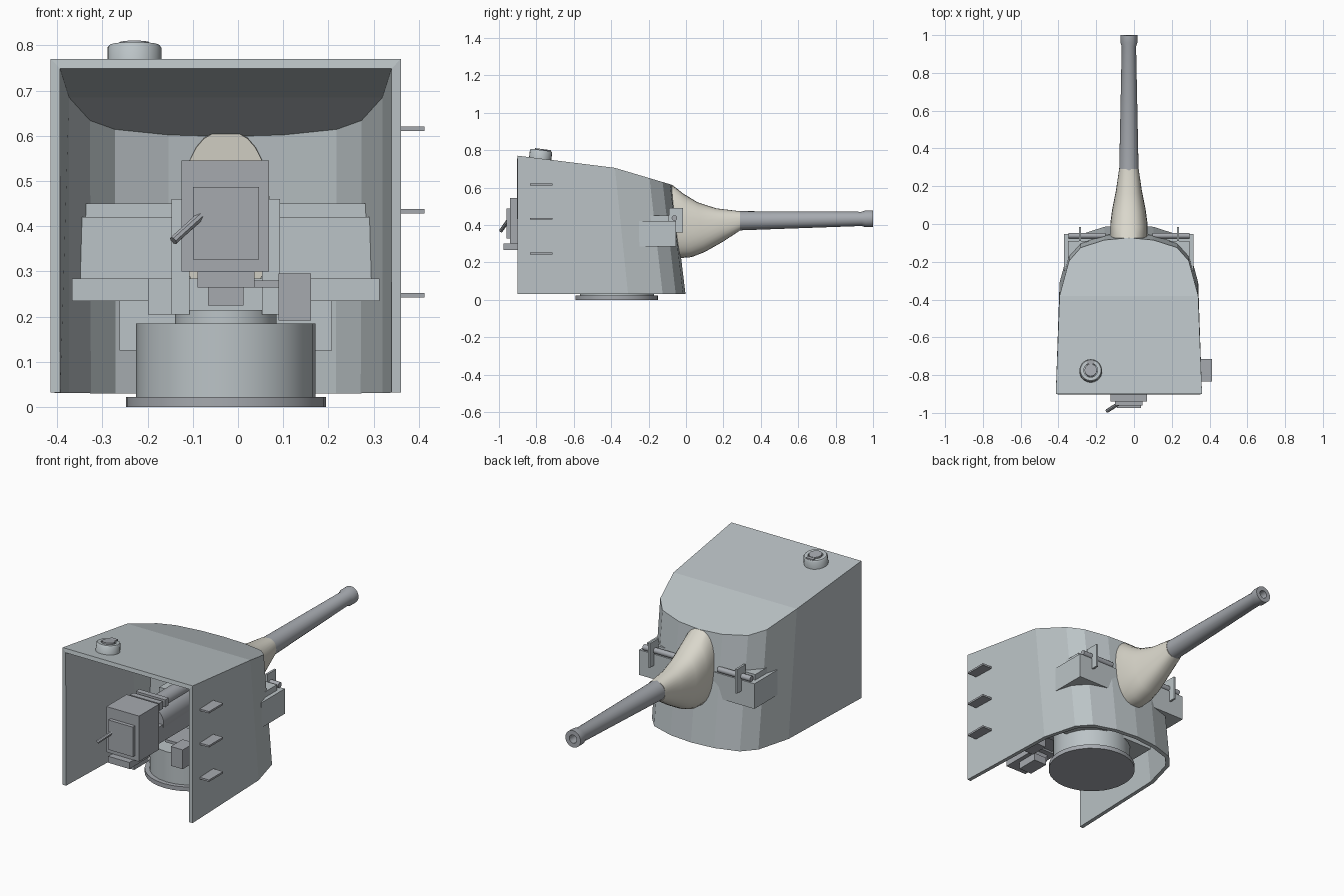
import bpy, bmesh, math
from mathutils import Vector

if "Cube" in bpy.data.objects:
    bpy.data.objects.remove(bpy.data.objects["Cube"])

CX = -0.027  # centre line of the mount


def material(name, rgb):
    m = bpy.data.materials.new(name)
    m.diffuse_color = (*rgb, 1)
    m.use_nodes = True
    m.node_tree.nodes["Principled BSDF"].inputs["Base Color"].default_value = m.diffuse_color
    return m


HULL = material("hull_grey", (0.50, 0.55, 0.57))
STEEL = material("gun_steel", (0.38, 0.40, 0.43))
CANVAS = material("canvas", (0.70, 0.68, 0.60))


def make(name, bm, mat, smooth=False):
    bmesh.ops.recalc_face_normals(bm, faces=bm.faces)
    me = bpy.data.meshes.new(name)
    bm.to_mesh(me)
    bm.free()
    ob = bpy.data.objects.new(name, me)
    bpy.context.collection.objects.link(ob)
    me.materials.append(mat)
    if smooth:
        bpy.ops.object.select_all(action='DESELECT')
        ob.select_set(True)
        bpy.context.view_layer.objects.active = ob
        bpy.ops.object.shade_smooth_by_angle(angle=math.radians(40))
    return ob


def box(name, x, y, z, mat=HULL):
    bm = bmesh.new()
    bmesh.ops.create_cube(bm, size=1)
    for v in bm.verts:
        v.co = Vector([(r[0] + r[1]) / 2 + c * (r[1] - r[0]) for r, c in zip((x, y, z), v.co)])
    return make(name, bm, mat)


def loft(name, rings, mat, smooth=True):
    bm = bmesh.new()
    rows = [[bm.verts.new(p) for p in ring] for ring in rings]
    n = len(rows[0])
    for a, b in zip(rows, rows[1:]):
        for i in range(n):
            bm.faces.new((a[i], a[(i + 1) % n], b[(i + 1) % n], b[i]))
    bm.faces.new(rows[0])
    bm.faces.new(rows[-1])
    return make(name, bm, mat, smooth)


def revolve(name, start, axis, profile, mat, n=24, smooth=True):
    # profile: (distance along axis, radius)
    q = Vector(axis).to_track_quat('Z', 'Y')
    rings = [[Vector(start) + q @ Vector((r * math.cos(2 * math.pi * i / n),
                                          r * math.sin(2 * math.pi * i / n), d))
              for i in range(n)] for d, r in profile]
    return loft(name, rings, mat, smooth)


# Open-backed shield: half outline of roof edge as (half width, y)
half = [(0.387, -0.9), (0.367, -0.38), (0.317, -0.195), (0.255, -0.125), (0.13, -0.085), (0, -0.073)]
outline = [(-w, y) for w, y in half] + [(w, y) for w, y in half[-2::-1]]


def roof_z(y):
    return 0.705 + (-0.38 - y) * (0.125 if y < -0.38 else 0.297)


bm = bmesh.new()
top = [bm.verts.new((CX + x, y, roof_z(y))) for x, y in outline]
low = [bm.verts.new((CX + x, y if y == -0.9 else y + 0.07, 0.032)) for x, y in outline]
for i in range(len(top) - 1):
    bm.faces.new((low[i], low[i + 1], top[i + 1], top[i]))
bm.faces.new((top[0], top[1], top[-2], top[-1]))
bm.faces.new(top[1:-1])
shield = make("shield", bm, HULL)
# make sure normals face outwards, then thicken inwards
if shield.data.polygons[0].normal.x > 0:
    shield.data.flip_normals()
s = shield.modifiers.new("plate", 'SOLIDIFY')
s.thickness = 0.021
s.offset = -1
s.use_even_offset = True

# Base ring, pedestal and turntable
UP = (0, 0, 1)
revolve("base_ring", (CX, -0.37, 0), UP, [(0, 0.221), (0.023, 0.221)], STEEL, 32)
revolve("pedestal", (CX, -0.37, 0.023), UP, [(0, 0.198), (0.162, 0.198)], HULL, 24)
revolve("turntable", (CX, -0.37, 0.185), UP, [(0, 0.112), (0.03, 0.112)], HULL, 24)
box("carriage_base", (CX - 0.235, CX + 0.235), (-0.34, -0.18), (0.125, 0.25))
box("carriage_deck", (CX - 0.172, CX + 0.172), (-0.42, -0.3), (0.205, 0.285))
for sx in (-1, 1):
    box("trunnion_cheek", sorted((CX + sx * 0.08, CX + sx * 0.12)), (-0.46, -0.28), (0.205, 0.46))

# Gun barrel with bored muzzle
axis = Vector((0, 1, 0.0155)).normalized()
revolve("barrel", (CX, -0.7, 0.407), axis,
        [(0, 0.075), (0.55, 0.07), (0.95, 0.053), (1.0, 0.051), (1.64, 0.038), (1.66, 0.045),
         (1.7, 0.045), (1.7, 0.022), (1.6, 0.022)], STEEL)
box("cradle", (CX - 0.07, CX + 0.07), (-0.8, -0.15), (0.31, 0.40), STEEL)
revolve("recoil_cylinder", (CX, -0.78, 0.48), (0, 1, 0), [(0, 0.04), (0.62, 0.04)], STEEL, 12)

# Breech block, door, handle and under boxes
box("breech_block", (-0.125, 0.069), (-0.94, -0.77), (0.30, 0.545), STEEL)
box("breech_door", (-0.10, 0.046), (-0.96, -0.93), (0.327, 0.487), STEEL)
box("breech_upper_box", (-0.09, 0.036), (-0.975, -0.80), (0.265, 0.30), STEEL)
box("breech_lower_box", (-0.066, 0.012), (-0.90, -0.78), (0.225, 0.266), STEEL)
for y in (-0.74, -0.69):
    box("breech_rail", (-0.115, 0.06), (y - 0.015, y + 0.015), (0.50, 0.54), STEEL)
a, b = Vector((-0.08, -0.95, 0.425)), Vector((-0.143, -0.99, 0.368))
revolve("breech_handle", a, b - a, [(0, 0.01), ((b - a).length, 0.01)], STEEL, 8)
box("control_box", (0.09, 0.161), (-0.70, -0.60), (0.192, 0.296), STEEL)
box("control_arm", (0.0, 0.12), (-0.62, -0.45), (0.265, 0.28), STEEL)

# Canvas gun boot: bottom y,z / top y,z / half width
sections = [(-0.07, 0.225, -0.11, 0.61, 0.098), (-0.03, 0.223, -0.075, 0.615, 0.098),
            (0.03, 0.228, -0.015, 0.568, 0.098), (0.10, 0.255, 0.06, 0.522, 0.088),
            (0.20, 0.312, 0.16, 0.489, 0.068), (0.29, 0.371, 0.29, 0.473, 0.052)]
rings = []
N = 28
for yb, zb, yt, zt, w in sections:
    ring = []
    for i in range(N):
        c, sn = math.cos(2 * math.pi * i / N), math.sin(2 * math.pi * i / N)
        k = 0.85
        u = math.copysign(abs(c) ** k, c)
        t = 0.5 + 0.5 * math.copysign(abs(sn) ** k, sn)
        ring.append((CX + w * u, yb + (yt - yb) * t, zb + (zt - zb) * t))
    rings.append(ring)
loft("gun_boot", rings, CANVAS)

# Sight ports on both sides of the gun
for sx in (-1, 1):
    def span(p, q):
        return sorted((CX + sx * p, CX + sx * q))
    box("sight_box", span(0.10, 0.343), (-0.25, -0.053), (0.285, 0.42))
    box("sight_shelf", span(0.10, 0.34), (-0.36, -0.24), (0.235, 0.285))
    box("sight_hood", span(0.11, 0.322), (-0.22, -0.09), (0.42, 0.45))
    revolve("sight_tube", (CX + sx * 0.125, -0.062, 0.437), (sx, 0, 0),
            [(0, 0.015), (0.195, 0.015)], STEEL, 12)
    box("sight_bracket", span(0.254, 0.265), (-0.09, -0.016), (0.36, 0.49))

# Ventilator on the roof, tilted with the plate
tilt = Vector((0, 0.125, 1)).normalized()
revolve("roof_vent", (-0.229, -0.781, 0.745), tilt,
        [(0, 0.06), (0.05, 0.06), (0.056, 0.055), (0.056, 0.037), (0.045, 0.037)], HULL, 20)
revolve("vent_cap", (-0.229, -0.781, 0.745), tilt, [(0, 0.033), (0.062, 0.033)], STEEL, 16)
box("vent_hinge", (-0.25, -0.208), (-0.742, -0.722), (0.79, 0.801), STEEL)

# Ladder rungs on the right wall
for z in (0.248, 0.433, 0.616):
    box("ladder_rung", (0.345, 0.412), (-0.835, -0.715), (z - 0.005, z + 0.005), STEEL)
